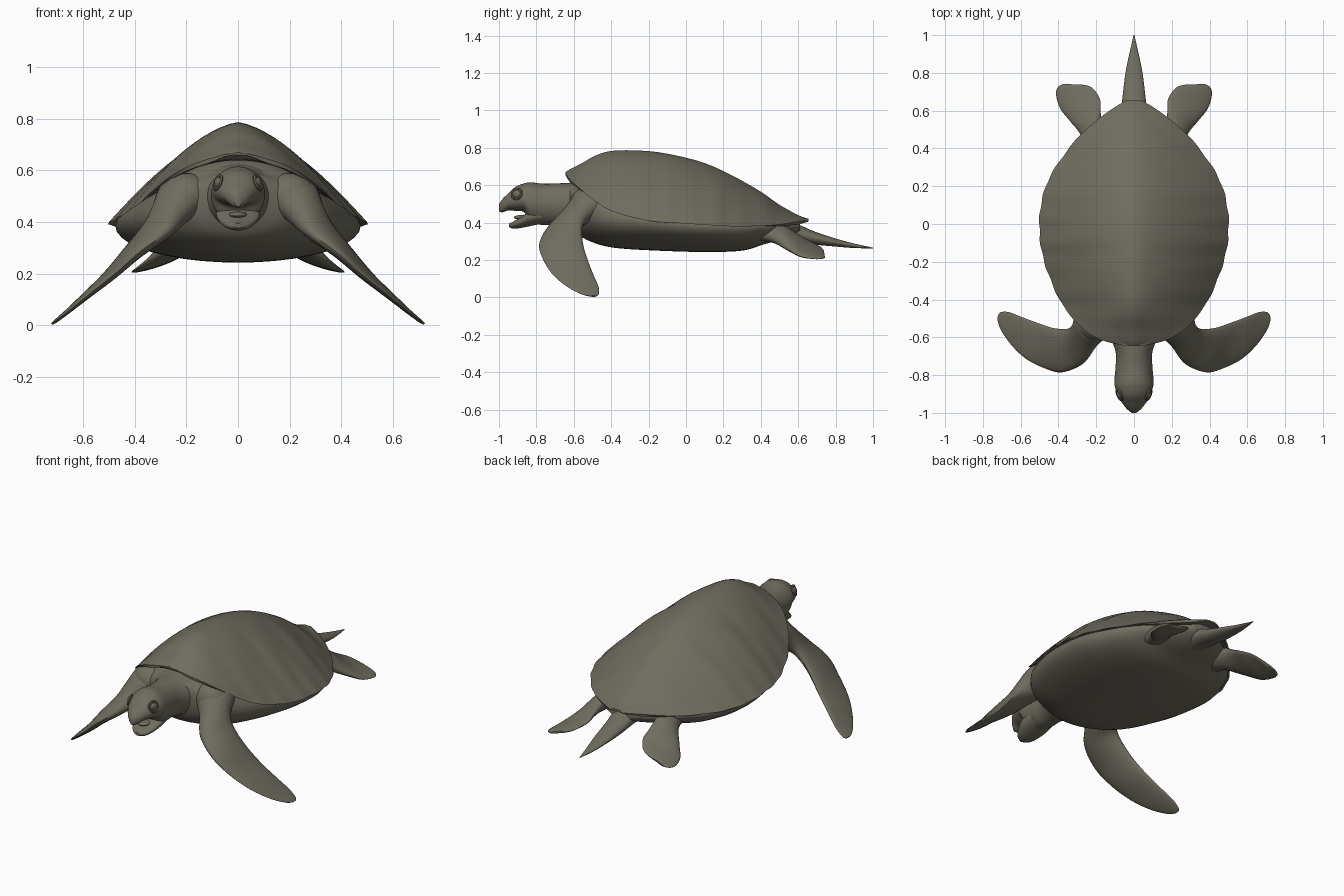
import bpy, bmesh, math
from mathutils import Vector

cube = bpy.data.objects.get("Cube")
if cube:
    bpy.data.objects.remove(cube, do_unlink=True)

COLOUR = (0.16, 0.15, 0.115, 1)
skin = bpy.data.materials.new("olive_grey_skin")
skin.use_nodes = True
skin.diffuse_color = COLOUR
bsdf = skin.node_tree.nodes["Principled BSDF"]
bsdf.inputs["Base Color"].default_value = COLOUR
bsdf.inputs["Roughness"].default_value = 0.8


def spline(stations, steps=8):
    """Catmull-Rom interpolation through tuples of equal length."""
    out, last = [], len(stations) - 1
    for i in range(last):
        a, b = stations[max(i - 1, 0)], stations[i]
        c, d = stations[i + 1], stations[min(i + 2, last)]
        for s in range(steps):
            t = s / steps
            out.append([q + 0.5 * t * (r - p + t * (2 * p - 5 * q + 4 * r - e
                        + t * (3 * (q - r) + e - p)))
                        for p, q, r, e in zip(a, b, c, d)])
    out.append(list(stations[-1]))
    return out


def finish(obj, angle=40):
    obj.data.materials.append(skin)
    bpy.ops.object.select_all(action="DESELECT")
    obj.select_set(True)
    bpy.context.view_layer.objects.active = obj
    bpy.ops.object.shade_smooth_by_angle(angle=math.radians(angle))


def loft(name, rings):
    """Skin a list of closed rings and cap both ends."""
    bm = bmesh.new()
    loops = [[bm.verts.new(p) for p in ring] for ring in rings]
    n = len(loops[0])
    for a, b in zip(loops, loops[1:]):
        for i in range(n):
            j = (i + 1) % n
            bm.faces.new((a[i], a[j], b[j], b[i]))
    bm.faces.new(loops[0])
    bm.faces.new(loops[-1])
    bmesh.ops.recalc_face_normals(bm, faces=bm.faces)
    mesh = bpy.data.meshes.new(name)
    bm.to_mesh(mesh)
    bm.free()
    obj = bpy.data.objects.new(name, mesh)
    bpy.context.collection.objects.link(obj)
    finish(obj)
    return obj


def trunk(name, stations, n=40):
    """Oval sections along y: (y, half width, top, widest height, bottom)."""
    rings = []
    for y, w, top, mid, low in spline(stations):
        ring = []
        for k in range(n):
            a = math.tau * k / n
            reach = top - mid if math.sin(a) > 0 else mid - low
            ring.append((w * math.cos(a), y, mid + reach * math.sin(a)))
        rings.append(ring)
    return loft(name, rings)


def blade(name, stations, side, n=24):
    """Flipper sections: leading point, trailing point, half thickness."""
    pts = spline(stations)
    centres = [(Vector(p[:3]) + Vector(p[3:6])) / 2 for p in pts]
    rings = []
    for i, p in enumerate(pts):
        chord = (Vector(p[3:6]) - Vector(p[:3])) / 2
        path = centres[min(i + 1, len(pts) - 1)] - centres[max(i - 1, 0)]
        normal = path.cross(chord).normalized() * p[6]
        ring = [centres[i] + chord * math.cos(math.tau * k / n)
                + normal * math.sin(math.tau * k / n) for k in range(n)]
        rings.append([(side * v.x, v.y, v.z) for v in ring])
    return loft(name, rings)


def ball(name, place, size, turn=0):
    bpy.ops.mesh.primitive_uv_sphere_add(segments=24, ring_count=14, radius=1,
                                         location=place, rotation=(0, 0, turn))
    obj = bpy.context.object
    obj.name = name
    obj.scale = size
    finish(obj)


# Shell: roof-shaped sections (y, half width, ridge, rim)
shell = [(-.645, .05, .67, .662), (-.615, .17, .688, .625), (-.56, .265, .715, .575),
         (-.48, .34, .76, .51), (-.38, .405, .785, .455), (-.2, .475, .782, .41),
         (-.05, .5, .758, .398), (.1, .493, .718, .388), (.25, .445, .65, .38),
         (.4, .345, .565, .382), (.5, .255, .495, .39), (.6, .13, .44, .405),
         (.655, .04, .42, .41)]
rings = []
for y, w, ridge, rim in spline(shell):
    w *= 1 + 0.006 * math.sin(y * 48)          # scalloped rim
    ring = []
    for k in range(-20, 21):
        u = math.sin(math.pi / 2 * k / 20)
        plate = math.sin(math.pi * abs(u)) ** 2 * math.cos(math.tau * (y + abs(u) * .12) / .24)
        z = rim + (ridge - rim) * (1 - abs(u) ** 1.52) + .004 * plate
        ring.append((w * u, y, z))
    drop = min(.02, w * .15)
    for k in range(9, -10, -1):
        u = k / 10
        ring.append((w * u * 1.05, y, rim - drop + (ridge - rim) * .6 * (1 - u * u)))
    rings.append(ring)
loft("shell", rings)

# Belly and chest under the shell
trunk("belly", [(-.62, .12, .61, .5, .4), (-.58, .22, .6, .47, .34),
                (-.5, .31, .64, .44, .295), (-.38, .385, .59, .42, .265),
                (-.15, .46, .53, .4, .25), (.1, .47, .48, .38, .243),
                (.3, .4, .44, .372, .25), (.42, .31, .42, .375, .285),
                (.52, .2, .41, .375, .31), (.61, .08, .41, .38, .345)])

# Neck, skull and upper beak
trunk("neck_and_head", [(-.52, .2, .63, .5, .36), (-.6, .13, .615, .5, .375),
                        (-.68, .097, .61, .5, .385), (-.76, .098, .608, .5, .387),
                        (-.83, .104, .615, .505, .4), (-.865, .1, .61, .52, .455),
                        (-.91, .084, .592, .52, .462), (-.95, .061, .556, .51, .465),
                        (-.98, .037, .527, .495, .455), (-1, .012, .5, .48, .46)])
trunk("lower_jaw", [(-.77, .08, .47, .44, .395), (-.84, .085, .455, .43, .38),
                    (-.89, .068, .425, .405, .37), (-.925, .045, .405, .39, .368),
                    (-.947, .014, .395, .386, .376)])
ball("tongue", (0, -.87, .428), (.035, .05, .014))

# Tail
trunk("tail", [(.45, .075, .4, .36, .31), (.58, .07, .395, .345, .3),
               (.68, .06, .355, .32, .283), (.8, .045, .315, .295, .272),
               (.9, .025, .288, .276, .264), (1, .002, .266, .264, .262)])

# Paired limbs and face details
front_flipper = [(.08, -.5, .5, .29, -.39, .5, .09), (.13, -.58, .49, .31, -.47, .49, .085),
                 (.2, -.65, .435, .325, -.53, .44, .065),
                 (.27, -.74, .365, .355, -.555, .38, .045),
                 (.38, -.785, .285, .43, -.55, .285, .032),
                 (.47, -.765, .205, .52, -.52, .185, .022),
                 (.57, -.715, .125, .6, -.49, .11, .015),
                 (.65, -.64, .06, .66, -.467, .055, .01),
                 (.705, -.56, .018, .703, -.466, .018, .007),
                 (.722, -.51, .006, .718, -.48, .006, .004)]
rear_flipper = [(.27, .36, .34, .1, .42, .38, .05), (.275, .46, .31, .17, .53, .365, .045),
                (.335, .54, .26, .178, .6, .33, .03), (.39, .61, .22, .18, .66, .3, .02),
                (.412, .68, .207, .215, .715, .272, .013),
                (.405, .722, .207, .255, .735, .252, .01),
                (.375, .742, .212, .31, .738, .235, .006)]
for side, word in ((1, "left"), (-1, "right")):
    blade("front_flipper_" + word, front_flipper, side)
    blade("rear_flipper_" + word, rear_flipper, side)
    ball("shoulder_" + word, (side * .2, -.53, .5), (.1, .09, .09))
    ball("eye_" + word, (side * .076, -.905, .552), (.014, .024, .022), side * -.4)
    bpy.ops.mesh.primitive_torus_add(
        major_segments=28, minor_segments=8, major_radius=.027, minor_radius=.007,
        location=(side * .078, -.905, .553),
        rotation=(0, side * math.radians(72), side * -.4))
    bpy.context.object.name = "eyelid_" + word
    finish(bpy.context.object)
